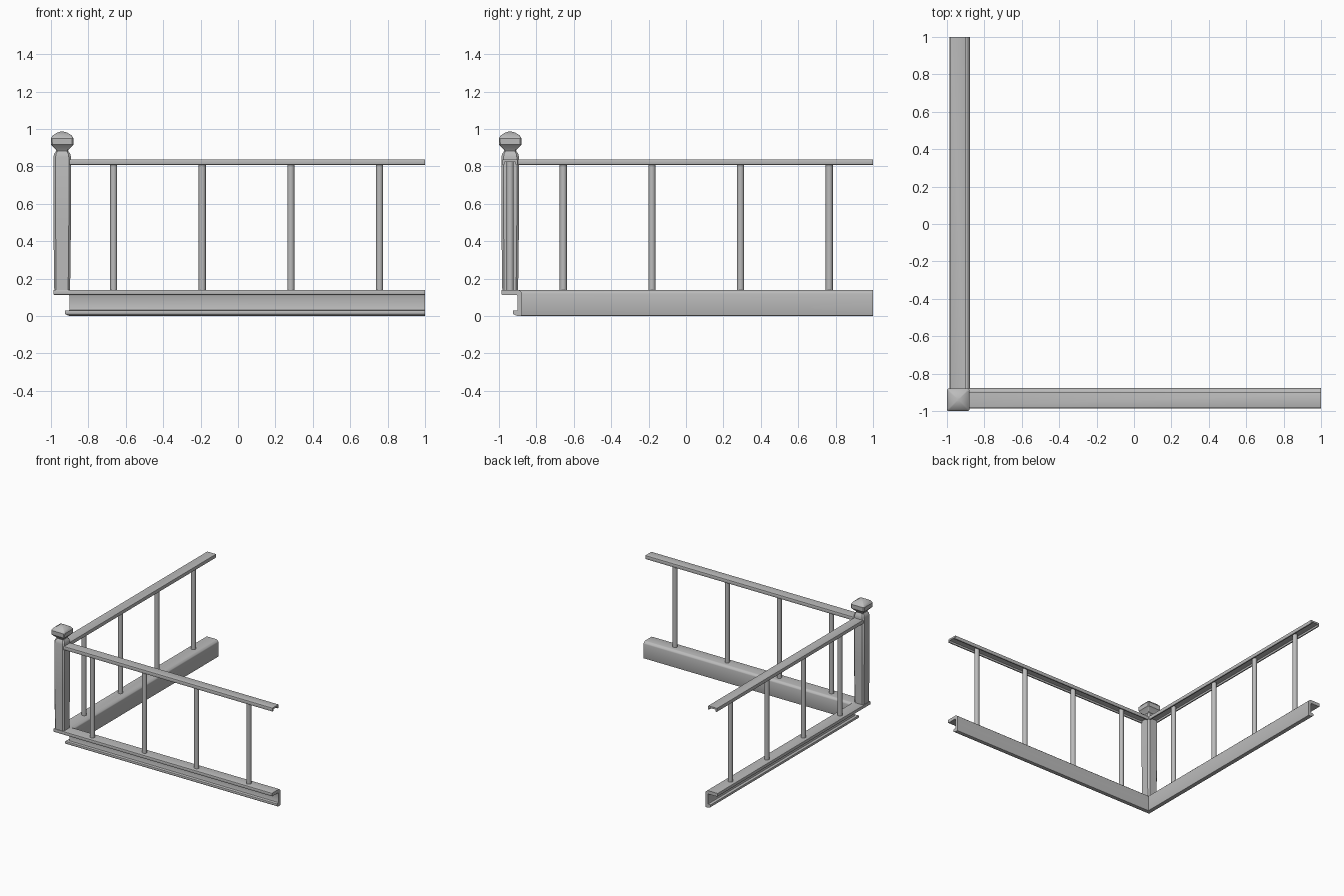
import bpy, bmesh, math

cube = bpy.data.objects.get("Cube")
if cube:
    bpy.data.objects.remove(cube, do_unlink=True)

grey = bpy.data.materials.new("plain_grey")
grey.use_nodes = True
colour = (0.5, 0.5, 0.5, 1)
grey.diffuse_color = colour
grey.node_tree.nodes["Principled BSDF"].inputs["Base Color"].default_value = colour

CORNER = -0.94   # centre of the post on both axes
END = 1.0        # far end of both rails


def finish(bm, name, angle=40):
    bmesh.ops.recalc_face_normals(bm, faces=bm.faces)
    mesh = bpy.data.meshes.new(name)
    bm.to_mesh(mesh)
    bm.free()
    mesh.materials.append(grey)
    obj = bpy.data.objects.new(name, mesh)
    bpy.context.collection.objects.link(obj)
    bpy.ops.object.select_all(action="DESELECT")
    obj.select_set(True)
    bpy.context.view_layer.objects.active = obj
    bpy.ops.object.shade_smooth_by_angle(angle=math.radians(angle))
    return obj


def skin(bm, rings):
    """Join successive vertex rings and close both ends."""
    for a, b in zip(rings, rings[1:]):
        for i in range(len(a)):
            j = (i + 1) % len(a)
            bm.faces.new((a[i], a[j], b[j], b[i]))
    bm.faces.new(rings[0])
    bm.faces.new(rings[-1])


def corner_sweep(name, profile, round_off):
    """Sweep an (offset, height) profile round the mitred corner."""
    bm = bmesh.new()
    rings = [[bm.verts.new((END, d, z)) for d, z in profile],
             [bm.verts.new((d, d, z)) for d, z in profile],
             [bm.verts.new((d, END, z)) for d, z in profile]]
    skin(bm, rings)
    bmesh.ops.recalc_face_normals(bm, faces=bm.faces)
    # soften only the lengthwise edges
    sharp = [e for e in bm.edges
             if (e.verts[0].co - e.verts[1].co).length > 1
             and e.calc_face_angle(0) > 0.5]
    bmesh.ops.bevel(bm, geom=sharp, offset=round_off, segments=2,
                    profile=0.5, affect="EDGES")
    return finish(bm, name)


def square_loft(name, levels, corner):
    """Stack square rings with cut corners from (half width, height) pairs."""
    bm = bmesh.new()
    rings = []
    for half, z in levels:
        c = half * (1 - corner)
        outline = [(half, -c), (half, c), (c, half), (-c, half),
                   (-half, c), (-half, -c), (-c, -half), (c, -half)]
        rings.append([bm.verts.new((CORNER + x, CORNER + y, z))
                      for x, y in outline])
    skin(bm, rings)
    return finish(bm, name, 30)


def baluster(name, x, y):
    bm = bmesh.new()
    bottom, top = 0.13, 0.825
    bmesh.ops.create_cone(bm, cap_ends=True, segments=16, radius1=0.019,
                          radius2=0.019, depth=top - bottom)
    bmesh.ops.translate(bm, verts=bm.verts, vec=(x, y, (bottom + top) / 2))
    return finish(bm, name)


# Base channel, open to the outside, with a wide top lip and short foot
corner_sweep("base_channel", [
    (-0.878, 0), (-0.878, 0.125), (-0.893, 0.14), (-0.987, 0.14),
    (-0.987, 0.113), (-0.901, 0.113), (-0.901, 0.03), (-0.925, 0.03),
    (-0.925, 0.01), (-0.901, 0)], 0.005)

# Handrail, a shallow channel open underneath
corner_sweep("handrail", [
    (-0.9, 0.808), (-0.9, 0.838), (-0.982, 0.838), (-0.982, 0.808),
    (-0.97, 0.808), (-0.97, 0.824), (-0.912, 0.824), (-0.912, 0.808)], 0.004)

# Balusters of both runs
for i in range(4):
    along = -0.665 + 0.474 * i
    baluster(f"front_baluster_{i + 1}", along, CORNER)
    baluster(f"side_baluster_{i + 1}", CORNER, along + 0.009)

# Corner post with a slight taper and chamfered head
square_loft("corner_post", [
    (0.042, 0.113), (0.047, 0.5), (0.047, 0.85), (0.043, 0.868),
    (0.03, 0.884)], 0.25)

# Faceted cap on the post
square_loft("post_cap", [
    (0.03, 0.88), (0.034, 0.89), (0.06, 0.916), (0.061, 0.95),
    (0.05, 0.966), (0.026, 0.981), (0.008, 0.986)], 0.12)
